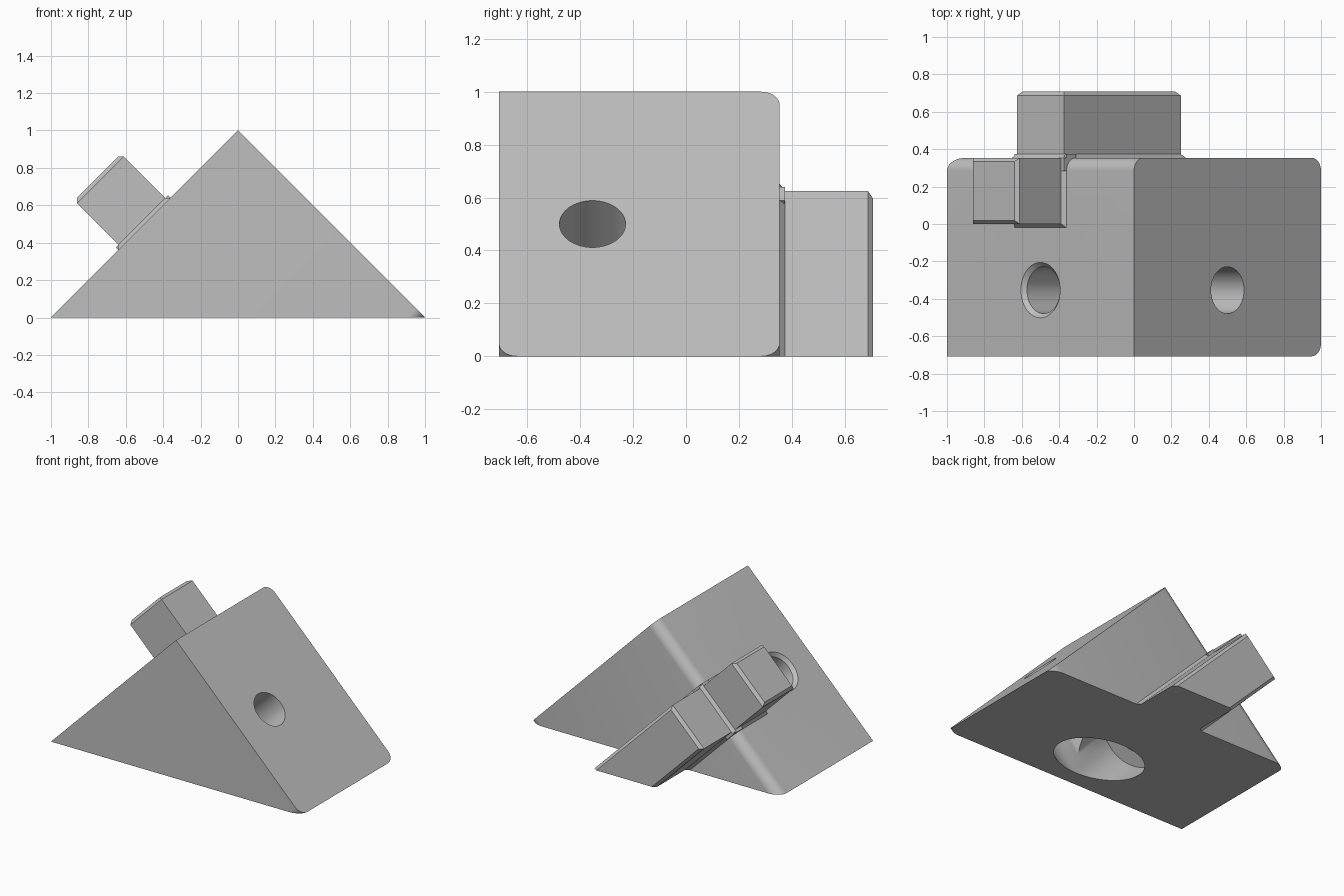
import bpy, bmesh, math
from mathutils import Matrix, Vector

cube = bpy.data.objects.get("Cube")
if cube:
    bpy.data.objects.remove(cube)

R = math.sqrt(0.5)
BACK = R / 2                 # y of the back face
KEY = R / 4                  # half the width of a locating key
X, Y, Z = Vector((1, 0, 0)), Vector((0, 1, 0)), Vector((0, 0, 1))
LEFT = (Z - X).normalized()  # normal of the slope on the -x side
RIGHT = (Z + X).normalized() # normal of the slope on the +x side

grey = bpy.data.materials.new("plain grey")
grey.use_nodes = True
colour = (0.52, 0.52, 0.52, 1)
grey.diffuse_color = colour
grey.node_tree.nodes["Principled BSDF"].inputs["Base Color"].default_value = colour


def loft(name, rings, a, b, axis, origin, trim=False):
    """Skin a stack of (outline, height) rings given in the frame a, b, axis."""
    bm = bmesh.new()
    loops = [[bm.verts.new(origin + a * p + b * q + axis * h) for p, q in outline]
             for outline, h in rings]
    bm.faces.new(loops[0][::-1])
    bm.faces.new(loops[-1])
    n = len(loops[0])
    for low, high in zip(loops, loops[1:]):
        for i in range(n):
            j = (i + 1) % n
            bm.faces.new((low[i], low[j], high[j], high[i]))
    if trim:                 # cut flat at the ground and close the underside
        cut = bmesh.ops.bisect_plane(bm, geom=bm.verts[:] + bm.edges[:] + bm.faces[:],
                                     plane_co=(0, 0, 0), plane_no=(0, 0, 1), clear_inner=True)
        edges = [e for e in cut["geom_cut"] if isinstance(e, bmesh.types.BMEdge)]
        if edges:
            bmesh.ops.holes_fill(bm, edges=[e for e in bm.edges if e.is_boundary])
    bmesh.ops.recalc_face_normals(bm, faces=bm.faces)
    mesh = bpy.data.meshes.new(name)
    bm.to_mesh(mesh)
    bm.free()
    mesh.materials.append(grey)
    obj = bpy.data.objects.new(name, mesh)
    bpy.context.collection.objects.link(obj)
    return obj


def rect(p0, p1, q0, q1, grow=0):
    return [(p0 - grow, q0 - grow), (p1 + grow, q0 - grow),
            (p1 + grow, q1 + grow), (p0 - grow, q1 + grow)]


def circle(r, n=64):
    return [(r * math.cos(math.tau * i / n), r * math.sin(math.tau * i / n)) for i in range(n)]


def corner(p, q, start, r=0.07, steps=10):
    """Quarter arc around the centre p, q."""
    return [(p + r * math.cos(start + math.pi / 2 * i / steps),
             q + r * math.sin(start + math.pi / 2 * i / steps)) for i in range(steps + 1)]


# Wedge body: a rounded rectangle swept along one slope and cut by the ground
r = 0.07
outline = ([(R, -R)] + corner(R - r, BACK - r, 0)
           + corner(r - R, BACK - r, math.pi / 2) + corner(r - R, r - R, math.pi))
body = loft("wedge_body", [(outline, -0.85), (outline, R)], LEFT, Y, RIGHT, Vector(), trim=True)

# Bolt holes: wide bore at the underside, narrow hole out through each slope
bore, hole, depth, lip = 0.235, 0.125, 0.42, 0.023
stem = [(circle(bore), -0.5), (circle(bore), depth), (circle(hole), depth)]
plain_end = [(circle(hole), 0.9)]
chamfer_end = [(circle(hole), R - lip), (circle(hole + 2 * lip), R + lip)]
centre = Vector((0, -BACK, 0))
bpy.context.view_layer.objects.active = body
for axis, side, end in ((LEFT, RIGHT, chamfer_end), (RIGHT, LEFT, plain_end)):
    cutter = loft("hole_cutter", stem + end, side, Y, axis, centre)
    cutter.hide_render = True
    mod = body.modifiers.new("hole", "BOOLEAN")
    mod.operation, mod.solver, mod.object = "DIFFERENCE", "EXACT", cutter
    bpy.ops.object.modifier_apply(modifier=mod.name)
    bpy.data.objects.remove(cutter)

for obj in bpy.context.selected_objects:
    obj.select_set(False)
body.select_set(True)
bpy.ops.object.shade_smooth_by_angle(angle=math.radians(30))


# Locating keys: flared at the root, bevelled at the tip
def key(name, span, a, b, axis, origin):
    e = 0.02
    rings = [(rect(*span, e), -r), (rect(*span, e), 0), (rect(*span), e),
             (rect(*span), BACK - e), (rect(*span, -e), BACK)]
    return loft(name, rings, a, b, axis, origin, trim=True)


key("slope_key", (-KEY, KEY, 0, BACK), RIGHT, Y, LEFT, LEFT * R)
key("back_key", (-KEY, KEY, -0.4, R), RIGHT, LEFT, Y, Y * BACK)
